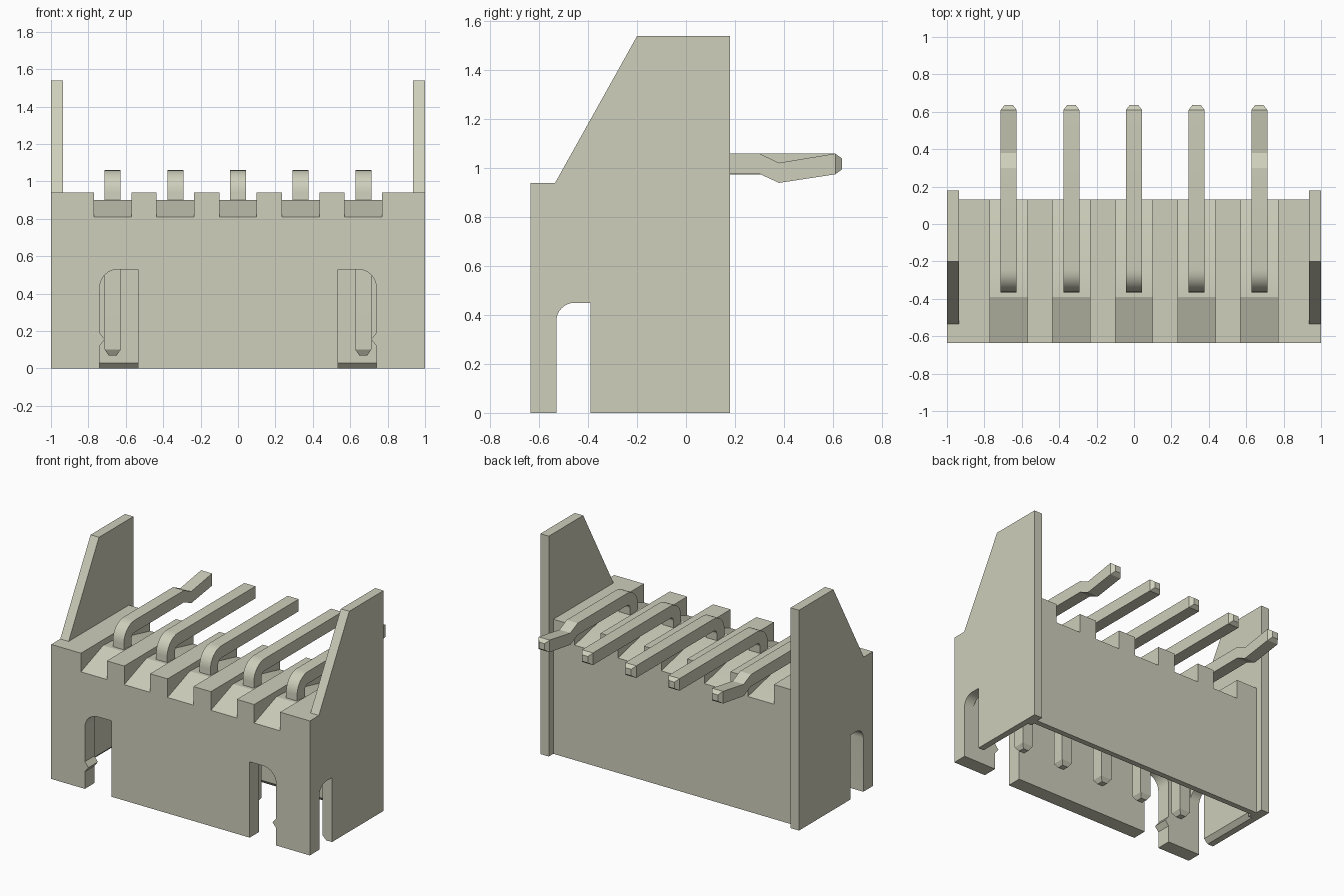
import bpy, bmesh, math

cube = bpy.data.objects.get("Cube")
if cube:
    bpy.data.objects.remove(cube, do_unlink=True)

ivory = bpy.data.materials.new("ivory plastic")
ivory.use_nodes = True
COLOUR = (0.62, 0.62, 0.50, 1)
ivory.diffuse_color = COLOUR
ivory.node_tree.nodes["Principled BSDF"].inputs["Base Color"].default_value = COLOUR


def make_object(name, bm):
    bmesh.ops.recalc_face_normals(bm, faces=bm.faces)
    me = bpy.data.meshes.new(name)
    bm.to_mesh(me)
    bm.free()
    me.materials.append(ivory)
    ob = bpy.data.objects.new(name, me)
    bpy.context.collection.objects.link(ob)
    return ob


def prism(name, outline, lo, hi, axis):
    """Extrude an outline along x (outline is y,z) or y (outline is x,z)."""
    bm = bmesh.new()
    place = (lambda p, d: (d, p[0], p[1])) if axis == 'x' else (lambda p, d: (p[0], d, p[1]))
    a = [bm.verts.new(place(p, lo)) for p in outline]
    b = [bm.verts.new(place(p, hi)) for p in outline]
    bm.faces.new(a)
    bm.faces.new(b)
    n = len(a)
    for i in range(n):
        bm.faces.new((a[i], a[(i + 1) % n], b[(i + 1) % n], b[i]))
    return make_object(name, bm)


def rect(u0, u1, v0, v1):
    return [(u0, v0), (u1, v0), (u1, v1), (u0, v1)]


def arc(cu, cv, r, a0, a1, n=8):
    angles = [math.radians(a0 + (a1 - a0) * i / n) for i in range(n + 1)]
    return [(cu + r * math.cos(a), cv + r * math.sin(a)) for a in angles]


def combine(target, tool, operation):
    mod = target.modifiers.new(operation.lower(), 'BOOLEAN')
    mod.operation = operation
    mod.solver = 'EXACT'
    mod.object = tool
    tool.hide_render = True
    bpy.ops.object.select_all(action='DESELECT')
    bpy.context.view_layer.objects.active = target
    target.select_set(True)
    bpy.ops.object.modifier_apply(modifier=mod.name)
    bpy.data.objects.remove(tool, do_unlink=True)


PITCH = 0.335
PIN_X = [PITCH * i for i in (-2, -1, 0, 1, 2)]
FRONT, BACK = -0.635, 0.13

# Housing block with a tall guide wall on each side
housing = prism("housing", rect(FRONT, BACK, 0, 0.94), -1, 1, 'x')
wall = [(FRONT, 0), (0.18, 0), (0.18, 1.54), (-0.20, 1.54), (-0.535, 0.94), (FRONT, 0.94)]
for lo, hi in ((-1, -0.935), (0.935, 1)):
    combine(housing, prism("guide_wall", wall, lo, hi, 'x'), 'UNION')

# Open underside, flared at the lower edges
cavity = [(-0.53, -0.1), (0.09, -0.1), (0.09, 0), (0.06, 0.03), (0.06, 0.58), (-0.53, 0.58)]
combine(housing, prism("cavity_cutter", cavity, -0.925, 0.925, 'x'), 'DIFFERENCE')
flare = [(-0.955, -0.1), (0.955, -0.1), (0.955, 0), (0.925, 0.03), (-0.925, 0.03), (-0.955, 0)]
combine(housing, prism("flare_cutter", flare, -0.53, 0.06, 'y'), 'DIFFERENCE')

# Ridged channels across the top, one under each pin
channel = [(FRONT - 0.1, 0.773), (-0.39, 0.90), (-0.27, 0.895), (BACK + 0.1, 0.78),
           (BACK + 0.1, 1.1), (FRONT - 0.1, 1.1)]
for x in PIN_X:
    combine(housing, prism("channel_cutter", channel, x - 0.1, x + 0.1, 'x'), 'DIFFERENCE')

# Slots in the front wall with a small latch bump on the outer edge
slot = ([(0.535, -0.1), (0.74, -0.1), (0.74, 0.12), (0.712, 0.155), (0.74, 0.19)]
        + arc(0.64, 0.43, 0.10, 0, 90) + [(0.535, 0.53)])
for side in (1, -1):
    outline = [(side * u, v) for u, v in slot]
    combine(housing, prism("front_slot_cutter", outline, FRONT - 0.1, -0.5, 'y'), 'DIFFERENCE')

# Slots in the side walls, rounded at the front upper corner
side_slot = ([(-0.53, -0.1), (-0.39, -0.1), (-0.39, 0.45)]
             + arc(-0.455, 0.375, 0.075, 90, 180))
for lo, hi in ((-1.1, -0.9), (0.9, 1.1)):
    combine(housing, prism("side_slot_cutter", side_slot, lo, hi, 'x'), 'DIFFERENCE')


def make_pin(name, x, kinked):
    """Loft a square wire through stations of (outer point, inner point, half width)."""
    w = 0.0425
    stations = [((-0.345, 0.07), (-0.30, 0.07), 0.022), ((-0.365, 0.10), (-0.28, 0.10), w)]
    outer = arc(-0.245, 0.94, 0.12, 180, 90)
    inner = arc(-0.245, 0.94, 0.035, 180, 90)
    stations += [(o, i, w) for o, i in zip(outer, inner)]
    if kinked:
        stations += [((0.30, 1.06), (0.30, 0.977), w), ((0.38, 1.022), (0.38, 0.94), w)]
    stations += [((0.61, 1.06), (0.61, 0.975), w), ((0.637, 1.04), (0.637, 0.995), 0.022)]
    bm = bmesh.new()
    rings = [[bm.verts.new((x + s * h, p[0], p[1]))
              for s, p in ((-1, o), (1, o), (1, i), (-1, i))] for o, i, h in stations]
    for a, b in zip(rings, rings[1:]):
        for k in range(4):
            bm.faces.new((a[k], a[(k + 1) % 4], b[(k + 1) % 4], b[k]))
    bm.faces.new(rings[0])
    bm.faces.new(rings[-1])
    return make_object(name, bm)


# Five right-angle pins, the outer two kinked to grip the board
pins = [make_pin("pin_%d" % (n + 1), x, n in (0, 4)) for n, x in enumerate(PIN_X)]

# Smooth the curved parts while keeping the edges sharp
bpy.ops.object.select_all(action='DESELECT')
for ob in pins + [housing]:
    ob.select_set(True)
bpy.context.view_layer.objects.active = housing
bpy.ops.object.shade_smooth_by_angle(angle=math.radians(20))
